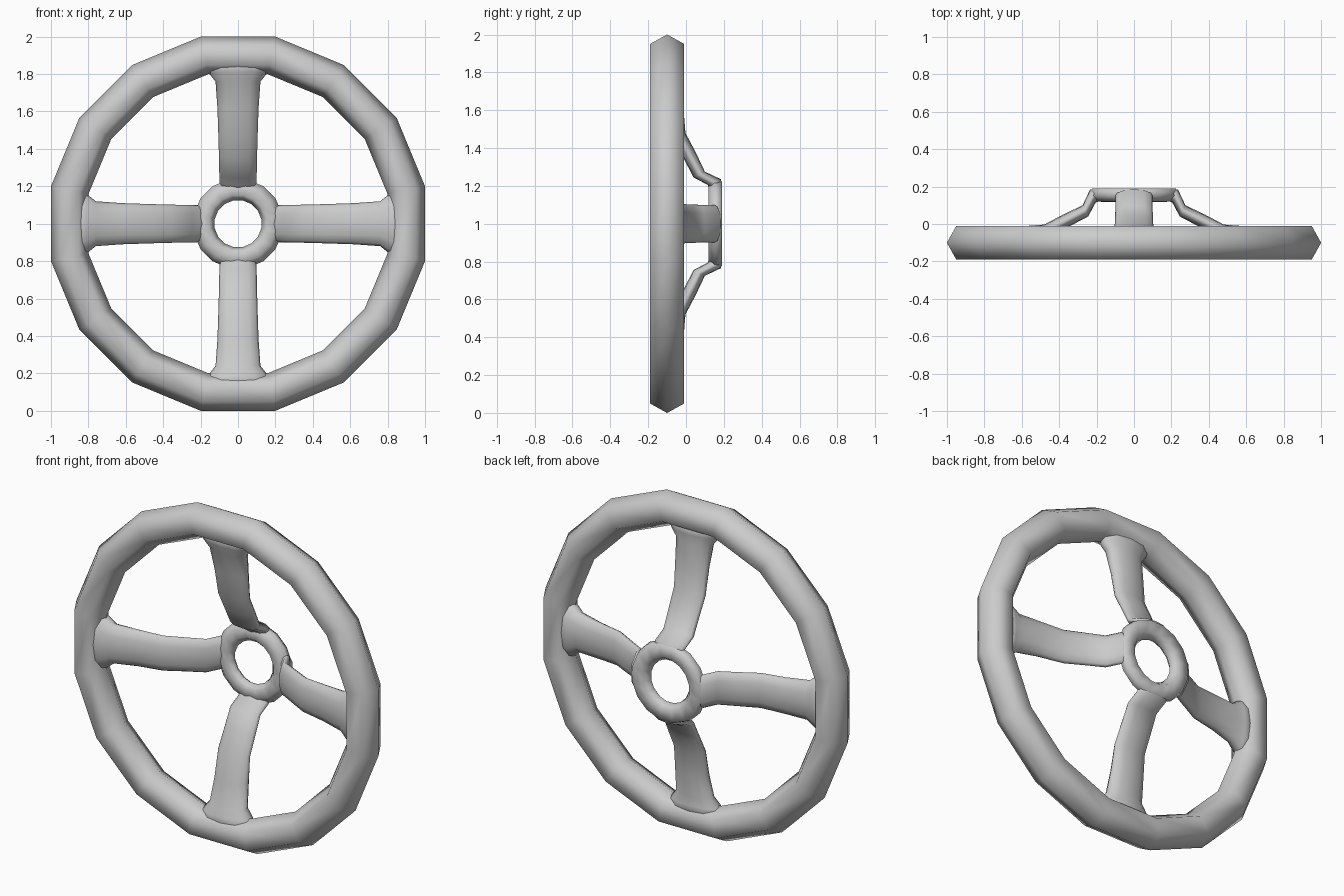
import bpy, bmesh, math
from mathutils import Matrix, Vector

cube = bpy.data.objects.get("Cube")
if cube:
    bpy.data.objects.remove(cube, do_unlink=True)

grey = bpy.data.materials.new("plain grey")
grey.use_nodes = True
grey.diffuse_color = (0.6, 0.6, 0.6, 1)
bsdf = next(n for n in grey.node_tree.nodes if n.type == 'BSDF_PRINCIPLED')
bsdf.inputs["Base Color"].default_value = (0.6, 0.6, 0.6, 1)
CENTRE = Vector((0, 0, 1))


def loft(name, rings, closed, angle=0.0):
    """Skin matching rings of points; close the loop or cap the ends."""
    bm = bmesh.new()
    rows = [[bm.verts.new(p) for p in ring] for ring in rings]
    n = len(rows[0])
    for i in range(len(rows) if closed else len(rows) - 1):
        a, b = rows[i], rows[(i + 1) % len(rows)]
        for j in range(n):
            k = (j + 1) % n
            bm.faces.new((a[j], a[k], b[k], b[j]))
    if not closed:
        bm.faces.new(rows[0])
        bm.faces.new(rows[-1])
    bmesh.ops.recalc_face_normals(bm, faces=bm.faces)
    turn = Matrix.Translation(CENTRE) @ Matrix.Rotation(angle, 4, 'Y')
    bmesh.ops.transform(bm, matrix=turn, verts=bm.verts)
    for f in bm.faces:
        f.smooth = True
    mesh = bpy.data.meshes.new(name)
    bm.to_mesh(mesh)
    bm.free()
    mesh.materials.append(grey)
    obj = bpy.data.objects.new(name, mesh)
    bpy.context.collection.objects.link(obj)


def lathe(name, profile, sides):
    """Turn a closed (radius, y) profile about the wheel axis."""
    rings = []
    for i in range(sides):
        a = math.tau * (i + 0.5) / sides
        rings.append([(r * math.cos(a), y, r * math.sin(a)) for r, y in profile])
    loft(name, rings, True)


# Rim with a hexagonal section
lathe("rim", [(1.02, -0.1), (0.969, -0.01), (0.867, -0.01),
              (0.815, -0.1), (0.867, -0.19), (0.969, -0.19)], 16)

# Hub ring around the open centre
lathe("hub", [(0.127, 0.15), (0.155, 0.188), (0.228, 0.19),
              (0.242, 0.15), (0.205, 0.12), (0.155, 0.118)], 16)

# Cranked spokes: front (r, y), back (r, y), half width
stations = [
    ((0.165, 0.13), (0.19, 0.185), 0.09),
    ((0.205, 0.115), (0.235, 0.185), 0.1),
    ((0.245, 0.04), (0.275, 0.1), 0.1),
    ((0.35, -0.015), (0.38, 0.05), 0.102),
    ((0.46, -0.07), (0.48, -0.003), 0.105),
    ((0.62, -0.105), (0.62, -0.014), 0.11),
    ((0.76, -0.145), (0.76, -0.03), 0.12),
    ((0.81, -0.165), (0.81, -0.025), 0.16),
    ((0.88, -0.18), (0.88, -0.02), 0.18),
]


def spoke_ring(front, back, w):
    f, b = Vector((front[0], front[1], 0)), Vector((back[0], back[1], 0))
    outline = [(0, -1), (0.55, -0.88), (0.9, -0.45), (1, 0), (0.9, 0.45), (0.55, 0.88),
               (0, 1), (-0.55, 0.88), (-0.9, 0.45), (-1, 0), (-0.9, -0.45), (-0.55, -0.88)]
    return [f.lerp(b, (t + 1) / 2) + Vector((0, 0, s * w)) for s, t in outline]


for i, side in enumerate(("left", "lower", "right", "upper")):
    loft(side + "_spoke", [spoke_ring(*s) for s in stations], False, i * math.pi / 2)
